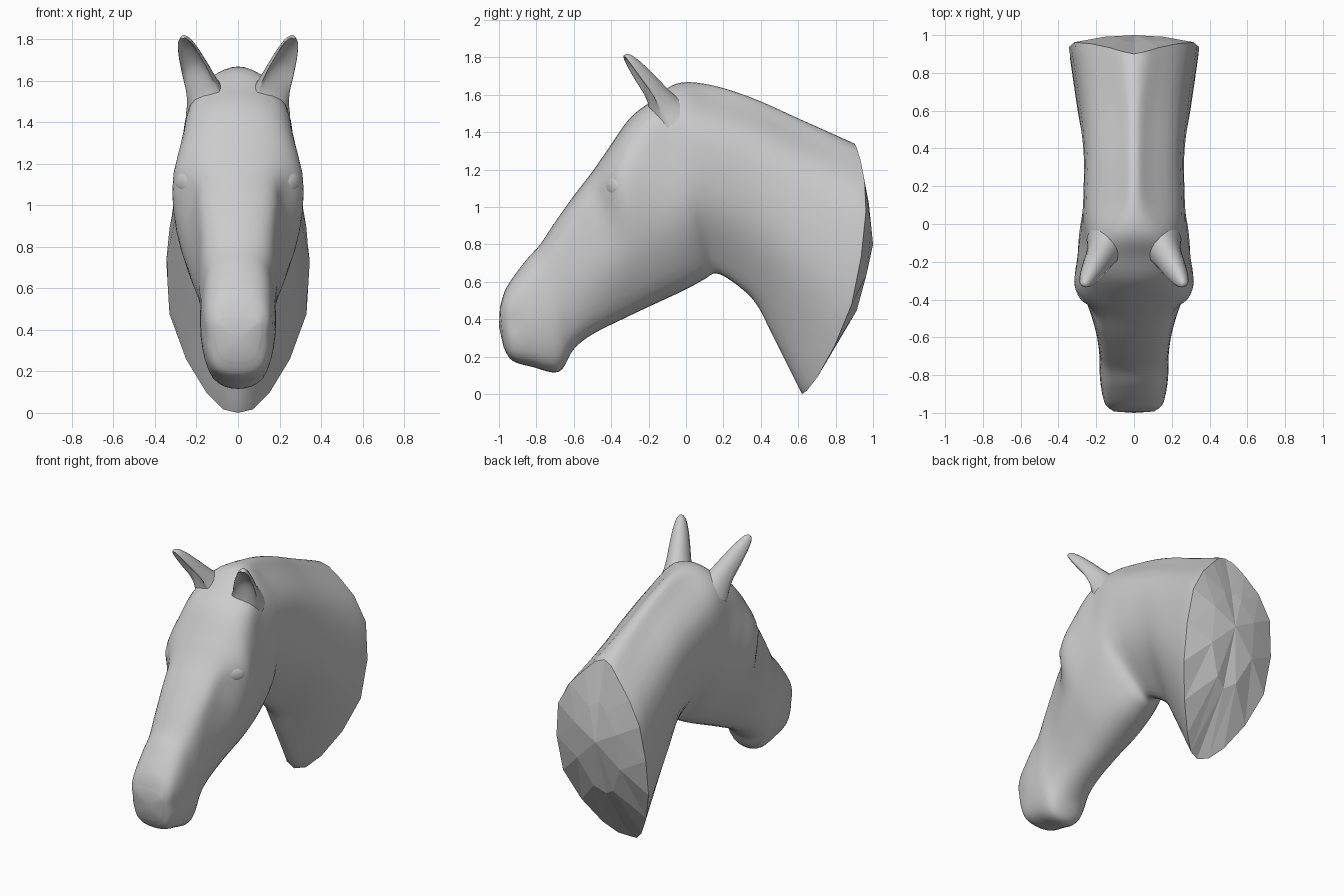
import bpy, bmesh, math
from mathutils import Vector
from mathutils.bvhtree import BVHTree

if "Cube" in bpy.data.objects:
    bpy.data.objects.remove(bpy.data.objects["Cube"])


def catmull(pts, n, closed=False):
    """Smooth curve through pts with n steps per span."""
    out, m = [], len(pts)
    get = (lambda i: pts[i % m]) if closed else (lambda i: pts[min(max(i, 0), m - 1)])
    for i in range(m if closed else m - 1):
        a, b, c, d = (get(i + k) for k in (-1, 0, 1, 2))
        for s in range(n):
            t = s / n
            out.append(0.5 * (2 * b + (c - a) * t + (2 * a - 5 * b + 4 * c - d) * t * t
                              + (3 * b - a - 3 * c + d) * t ** 3))
    return out if closed else out + [pts[-1].copy()]


def loft(bm, rings, n_along, n_round):
    """Skin control rings smoothly; returns the rows of vertices."""
    rings = [catmull(r, n_round, True) for r in rings]
    columns = [catmull(list(col), n_along) for col in zip(*rings)]
    rows = [[bm.verts.new(p) for p in row] for row in zip(*columns)]
    k = len(rows[0])
    for a, b in zip(rows, rows[1:]):
        for i in range(k):
            bm.faces.new((a[i], a[(i + 1) % k], b[(i + 1) % k], b[i])).smooth = True
    return rows


def fan(bm, row, centre, smooth=True):
    c = bm.verts.new(centre)
    for i in range(len(row)):
        bm.faces.new((row[i], row[(i + 1) % len(row)], c)).smooth = smooth


def finish(bm, name):
    bmesh.ops.recalc_face_normals(bm, faces=bm.faces)
    me = bpy.data.meshes.new(name)
    bm.to_mesh(me)
    ob = bpy.data.objects.new(name, me)
    bpy.context.collection.objects.link(ob)
    return ob


# Head and neck: top y,z / bottom y,z / half widths from underside to crest
STATIONS = (0.08, 0.38, 0.75, 0.94)
SECTIONS = [
    (-.995, .46, -.975, .25, .07, .10, .11, .09),
    (-.96, .57, -.93, .18, .11, .15, .15, .10),
    (-.86, .71, -.82, .145, .125, .175, .165, .11),
    (-.78, .80, -.68, .12, .12, .18, .17, .12),
    (-.70, .92, -.60, .24, .12, .18, .18, .13),
    (-.60, 1.06, -.50, .32, .12, .20, .195, .15),
    (-.50, 1.19, -.32, .41, .13, .245, .23, .17),
    (-.41, 1.32, -.15, .49, .15, .28, .31, .205),
    (-.30, 1.475, 0.0, .56, .15, .285, .285, .205),
    (-.18, 1.57, .10, .615, .13, .28, .26, .205),
    (-.05, 1.66, .16, .645, .10, .26, .255, .15),
    (.12, 1.655, .25, .60, .09, .245, .25, .09),
    (.35, 1.585, .37, .49, .10, .25, .245, .08),
    (.62, 1.465, .47, .30, .12, .29, .265, .09),
    (.90, 1.34, .62, 0.0, .15, .33, .315, .13)]
BOW = {12: .03, 13: .08, 14: .17}      # rear sections bulge backwards


def section(i):
    ty, tz, by, bz, *w = SECTIONS[i]
    top, bottom = Vector((0, ty, tz)), Vector((0, by, bz))
    d = top - bottom
    back = Vector((0, d.z, -d.y)).normalized() * BOW.get(i, 0)
    side = []
    for t, x in zip(STATIONS, w):
        side.append(bottom + d * t + back * (4 * t * (1 - t)) ** .8 + Vector((x, 0, 0)))
    mirror = [Vector((-p.x, p.y, p.z)) for p in reversed(side)]
    return [bottom] + side + [top] + mirror


bm = bmesh.new()
rows = loft(bm, [section(i) for i in range(len(SECTIONS))], 6, 4)
fan(bm, rows[0], (0, -1.0, .36))

# Nostril dents and eye hollows pushed into the surface
for sx in (1, -1):
    for c, r, depth in (((.15, -.92, .38), .06, .008), ((.25, -.47, 1.05), .10, .008)):
        c = Vector((c[0] * sx, c[1], c[2]))
        for v in bm.verts:
            f = 1 - (v.co - c).length / r
            if f > 0:
                v.co.x -= sx * depth * f * (2 - f)

# Faceted, slightly domed cut at the back of the neck
rim, apex = rows[-1], Vector((0, 1.0, .8))
n = len(rim)
for i in range(0, n, 2):                   # straighten the rim into facets
    rim[i + 1].co = (rim[i].co + rim[(i + 2) % n].co) / 2
mid = []
for v in rim[::4]:
    p = v.co.lerp(apex, .5)
    p.y += .01 + .14 * max(0, 1 - p.z / .7)
    mid.append(bm.verts.new(p))
for i, a in enumerate(mid):
    b = mid[(i + 1) % len(mid)]
    edge = [rim[(4 * i + k) % n] for k in range(5)]
    for k in range(4):
        bm.faces.new((a if k < 2 else b, edge[k], edge[k + 1]))
    bm.faces.new((a, edge[2], b))
fan(bm, mid, apex, smooth=False)
bm.normal_update()
tree = BVHTree.FromBMesh(bm)
finish(bm, "head_and_neck")

# Ears: leaning cones with flared roots, cupped forward (position, radius, cup)
EAR = [(-.08, .12, .5), (.08, .095, .45), (.26, .08, .1), (.5, .068, -.4),
       (.75, .052, -.5), (.93, .033, -.3), (1.0, .014, .3)]
for sx, name in ((1, "right_ear"), (-1, "left_ear")):
    base, end = Vector((.14, -.10, 1.51)), Vector((.265, -.325, 1.81))
    axis = (end - base).normalized()
    v = Vector((.25, -.8, -.5))
    v = (v - axis * v.dot(axis)).normalized()
    u = axis.cross(v)
    rings = []
    for t, r, cup in EAR:
        ring = []
        for k in range(12):
            a = 2 * math.pi * k / 12
            s = math.sin(a)
            depth = 1.3 * s * (cup if s > 0 else 1) + .35
            p = base.lerp(end, t) + u * (r * math.cos(a)) + v * (r * depth)
            ring.append(Vector((p.x * sx, p.y, p.z)))
        rings.append(ring)
    bm = bmesh.new()
    ear = loft(bm, rings, 4, 2)
    fan(bm, ear[-1], sum((q.co for q in ear[-1]), Vector()) / len(ear[-1]))
    finish(bm, name)

# Eyes: shallow lens shapes barely rising from the surface
for sx, name in ((1, "right_eye"), (-1, "left_eye")):
    hit, nor, _, _ = tree.ray_cast(Vector((sx, -.40, 1.11)), Vector((-sx, 0, 0)))
    if hit is None:
        continue
    if nor.x * sx < 0:
        nor = -nor
    bpy.ops.mesh.primitive_uv_sphere_add(segments=20, ring_count=12, radius=1,
                                         location=hit - nor * .018)
    eye = bpy.context.object
    eye.name = name
    eye.scale = (.055, .05, .024)
    eye.rotation_euler = nor.to_track_quat('Z', 'Y').to_euler()
    bpy.ops.object.shade_smooth()
